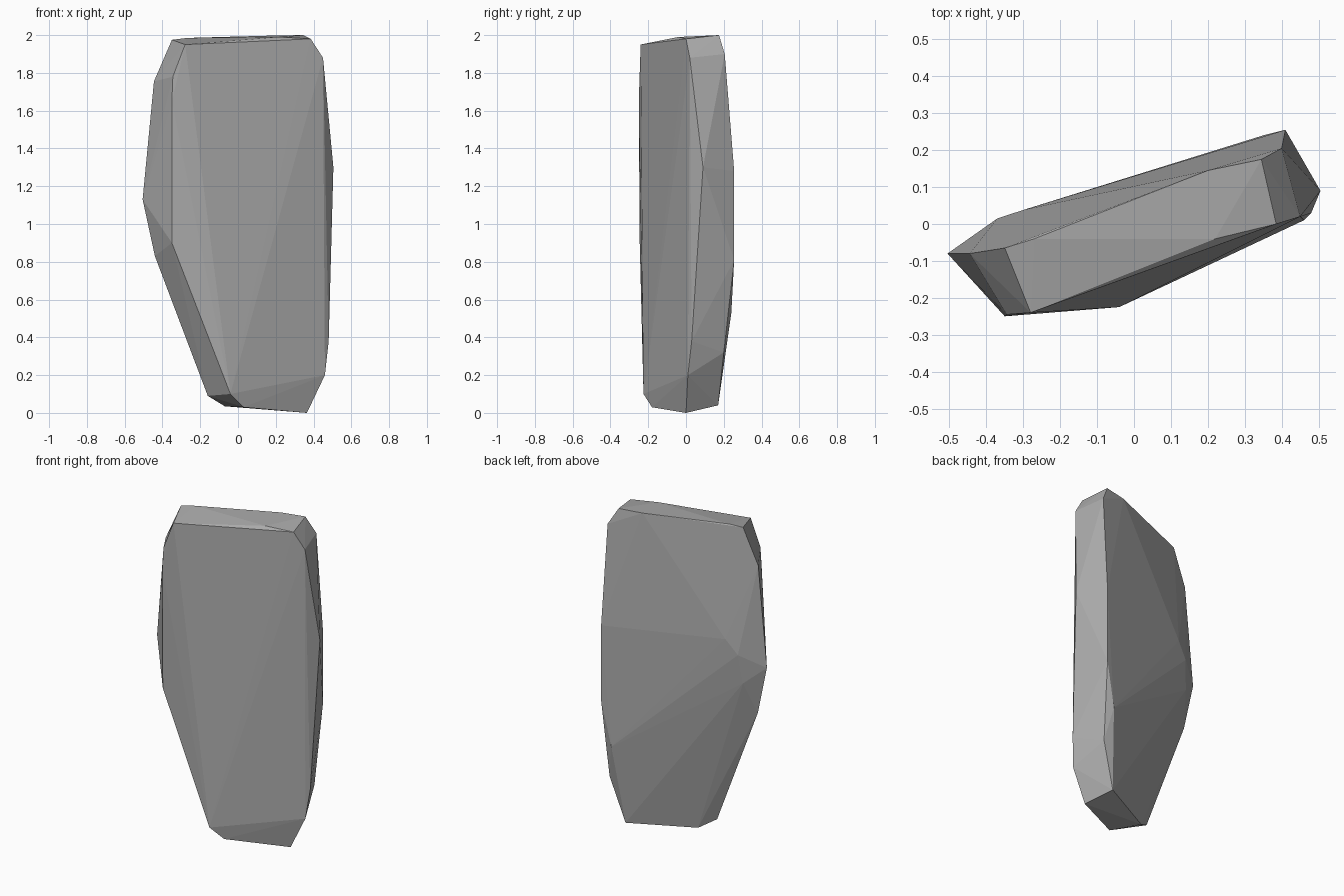
import bpy
import bmesh
from mathutils import Vector

# Remove the default object if the scene has it
default_object = bpy.data.objects.get("Cube")
if default_object is not None:
    bpy.data.objects.remove(default_object, do_unlink=True)


def make_material(name, colour):
    """Create one plain flat material."""
    material = bpy.data.materials.new(name)
    material.use_nodes = True
    material.diffuse_color = colour
    shader = next(node for node in material.node_tree.nodes
                  if node.type == "BSDF_PRINCIPLED")
    shader.inputs["Base Color"].default_value = colour
    shader.inputs["Roughness"].default_value = 0.9
    return material


def make_hull(name, outlines, material):
    """Wrap a tight faceted skin around the corner points of the outlines."""
    mesh = bpy.data.meshes.new(name)
    bm = bmesh.new()
    for outline in outlines:
        for corner in outline:
            bm.verts.new(Vector(corner))
    hull = bmesh.ops.convex_hull(bm, input=bm.verts[:])
    # Drop any corner that ended up inside the skin
    loose = [v for v in bm.verts if not v.link_faces]
    bmesh.ops.delete(bm, geom=loose, context="VERTS")
    bmesh.ops.recalc_face_normals(bm, faces=bm.faces[:])
    for face in bm.faces:
        face.smooth = False
    bm.to_mesh(mesh)
    bm.free()
    mesh.materials.append(material)
    slab = bpy.data.objects.new(name, mesh)
    bpy.context.scene.collection.objects.link(slab)
    return slab


# Broad front plane of the slab, from the top left corner down
front_outline = [
    (-.28, -.24, 1.95), (-.345, -.245, 1.78), (-.35, -.25, 1.65),
    (-.35, -.245, .9), (-.04, -.225, .1), (.03, -.18, .03),
]

# Narrow end on the model's left, a ridge running top to bottom
left_ridge = [
    (.385, 0, 1.98), (.45, .02, 1.88), (.505, .09, 1.3),
    (.48, .03, .38), (.46, .01, .2), (.365, 0, 0),
]

# Narrow end on the model's right, with its pointed middle
right_ridge = [
    (-.35, -.065, 1.975), (-.445, -.08, 1.755), (-.505, -.08, 1.13),
    (-.44, -.083, .83), (-.16, -.08, .09), (-.07, -.02, .035),
]

# Broad back plane, including the small chips near the right end
back_outline = [
    (.4, .205, 1.9), (.41, .255, 1.28), (.41, .255, .81),
    (.35, .24, .53), (.39, .2, .32), (.3, .17, .04),
    (-.39, -.007, 1.03), (-.37, .015, 1.21), (-.3, .038, 1.3),
]

# Slightly domed top
top_outline = [
    (.345, .175, 2), (.2, .145, 1.998), (.22, -.04, 1.99),
    (-.27, -.04, 1.985),
]

stone_grey = make_material("stone_grey", (.4, .4, .4, 1))
make_hull(
    "standing_stone",
    [front_outline, left_ridge, right_ridge, back_outline, top_outline],
    stone_grey,
)
